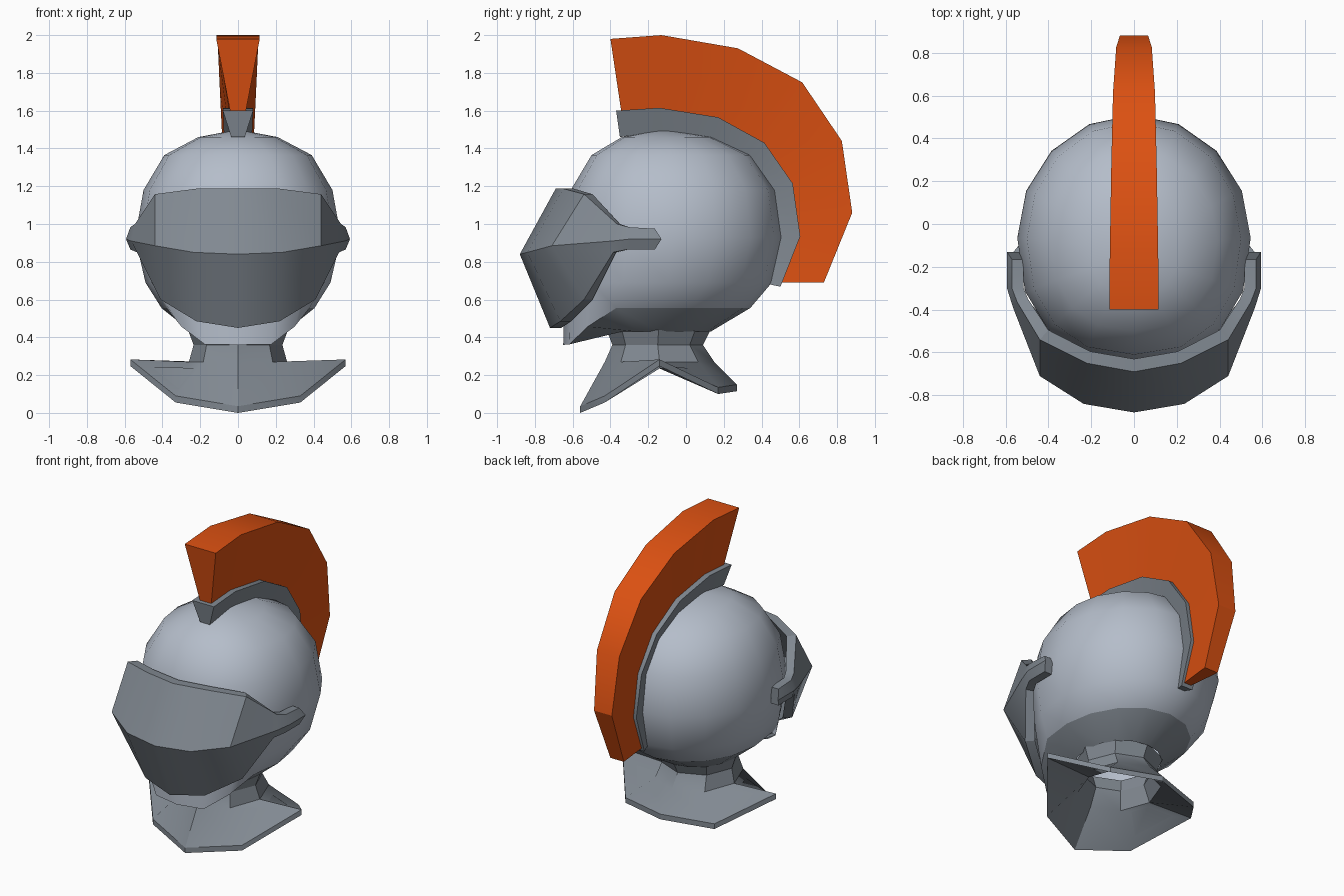
import bpy, bmesh, math

if "Cube" in bpy.data.objects:
    bpy.data.objects.remove(bpy.data.objects["Cube"])


def material(name, rgb):
    m = bpy.data.materials.new(name)
    m.diffuse_color = (*rgb, 1)
    m.use_nodes = True
    m.node_tree.nodes["Principled BSDF"].inputs["Base Color"].default_value = m.diffuse_color
    return m


LIGHT = material("light_steel", (0.46, 0.51, 0.59))
DARK = material("dark_steel", (0.22, 0.25, 0.285))
ORANGE = material("orange_plume", (0.72, 0.082, 0.006))


def loft(name, rings, mats, angle=30, loop=False, caps=False, pole=None, rule=None):
    """Skin closed rings of points; optionally loop, cap, or add a pole before ring 0."""
    bm = bmesh.new()
    vs = [[bm.verts.new(p) for p in r] for r in rings]
    n, m = len(vs[0]), len(vs)
    for i in range(m if loop else m - 1):
        a, b = vs[i], vs[(i + 1) % m]
        for j in range(n):
            k = (j + 1) % n
            f = bm.faces.new((a[j], a[k], b[k], b[j]))
            if rule:
                f.material_index = rule(i)
    if caps:
        bm.faces.new(vs[0])
        bm.faces.new(vs[-1])
    if pole:
        top = bm.verts.new(pole)
        for j in range(n):
            bm.faces.new((top, vs[0][j], vs[0][(j + 1) % n]))
    bmesh.ops.recalc_face_normals(bm, faces=bm.faces)
    me = bpy.data.meshes.new(name)
    bm.to_mesh(me)
    bm.free()
    for mt in mats:
        me.materials.append(mt)
    ob = bpy.data.objects.new(name, me)
    bpy.context.collection.objects.link(ob)
    bpy.ops.object.select_all(action='DESELECT')
    ob.select_set(True)
    bpy.context.view_layer.objects.active = ob
    bpy.ops.object.shade_smooth_by_angle(angle=math.radians(angle))
    return ob


def oval(hw, yf, yb, z, n=16, e=2.3):
    """Oval ring, squarer at the front; z may be a function of y."""
    pts = []
    for i in range(n):
        a = 2 * math.pi * i / n
        s, c = math.sin(a), math.cos(a)
        p = 2 / e if c > 0.01 else 1
        x = math.copysign(abs(s) ** p, s) * hw
        y = (yf + yb) / 2 - math.copysign(abs(c) ** p, c) * (yb - yf) / 2
        pts.append((x, y, z(y) if callable(z) else z))
    return pts


# Skull: rounded shell, jaw rim dips to the chin, dark underside runs in to the neck
def jaw(y):
    return 0.555 - 0.195 * min(1, max(0, (-y - 0.42) / 0.2))


skull = [oval(.21, -.34, .14, 1.46), oval(.39, -.50, .345, 1.365),
         oval(.50, -.61, .475, 1.18), oval(.545, -.64, .51, .93),
         oval(.49, -.645, .455, .69), oval(.405, -.65, .34, jaw),
         oval(.25, -.41, .13, .43)]
loft("skull", skull, [LIGHT, DARK], angle=40, pole=(0, -.12, 1.5),
     rule=lambda i: 1 if i == 5 else 0)

# Gorget: neck tube flaring to a pointed collar with thickness
half = [(0, -.56, .035), (.33, -.43, .09), (.57, -.14, .283), (.33, .17, .135), (0, .27, .15)]
rim = half + [(-x, y, z) for x, y, z in half[3:0:-1]]
gorget = [oval(.265, -.42, .13, .44, 8, 2), oval(.235, -.39, .09, .36, 8, 2),
          oval(.26, -.43, .15, .27, 8, 2), rim, [(x, y, z - .035) for x, y, z in rim],
          oval(.24, -.41, .13, .235, 8, 2), oval(.205, -.36, .06, .35, 8, 2),
          oval(.235, -.39, .10, .44, 8, 2)]
loft("gorget", gorget, [DARK], loop=True)

# Visor: top edge, ridge, bottom edge and inward shift at each station to the hinge
stations = [
    ((0, -.69, 1.187), (0, -.88, .84), (0, -.72, .45), (0, .06)),
    ((.22, -.65, 1.187), (.235, -.84, .85), (.22, -.665, .485), (-.015, .055)),
    ((.44, -.54, 1.158), (.44, -.71, .885), (.41, -.54, .60), (-.04, .045)),
    ((.545, -.365, 1.0), (.565, -.39, .91), (.535, -.385, .85), (-.05, .015)),
    ((.57, -.30, .983), (.593, -.30, .92), (.57, -.31, .865), (-.055, 0)),
    ((.57, -.165, .975), (.593, -.13, .92), (.57, -.165, .865), (-.055, 0))]


def visor_ring(st, s):
    *outer, (dx, dy) = st
    inner = [(x + dx, y + dy, z) for x, y, z in reversed(outer)]
    return [(s * x, y, z) for x, y, z in outer + inner]


visor = [visor_ring(st, -1) for st in stations[:0:-1]] + [visor_ring(st, 1) for st in stations]
loft("visor", visor, [DARK], caps=True)


# Crest rail and plume: wedge sections (inner y,z,half width, outer y,z,half width)
def wedge(name, rows, mat):
    loft(name, [[(-a, y, z), (a, y, z), (b, Y, Z), (-b, Y, Z)]
                for y, z, a, Y, Z, b in rows], [mat], caps=True)


wedge("crest_rail", [
    (-.35, 1.46, .036, -.37, 1.60, .08), (-.13, 1.49, .036, -.14, 1.615, .08),
    (.14, 1.45, .036, .17, 1.565, .078), (.34, 1.35, .035, .415, 1.43, .073),
    (.47, 1.17, .033, .565, 1.215, .065), (.50, .93, .03, .605, .935, .055),
    (.445, .68, .025, .50, .668, .042)], DARK)
wedge("plume", [
    (-.342, 1.59, .04, -.40, 1.98, .115), (-.14, 1.605, .04, -.13, 2.0, .113),
    (.17, 1.555, .04, .275, 1.93, .106), (.41, 1.42, .04, .615, 1.75, .098),
    (.555, 1.21, .037, .825, 1.44, .083), (.595, .935, .032, .88, 1.06, .066),
    (.505, .69, .026, .73, .69, .05)], ORANGE)
